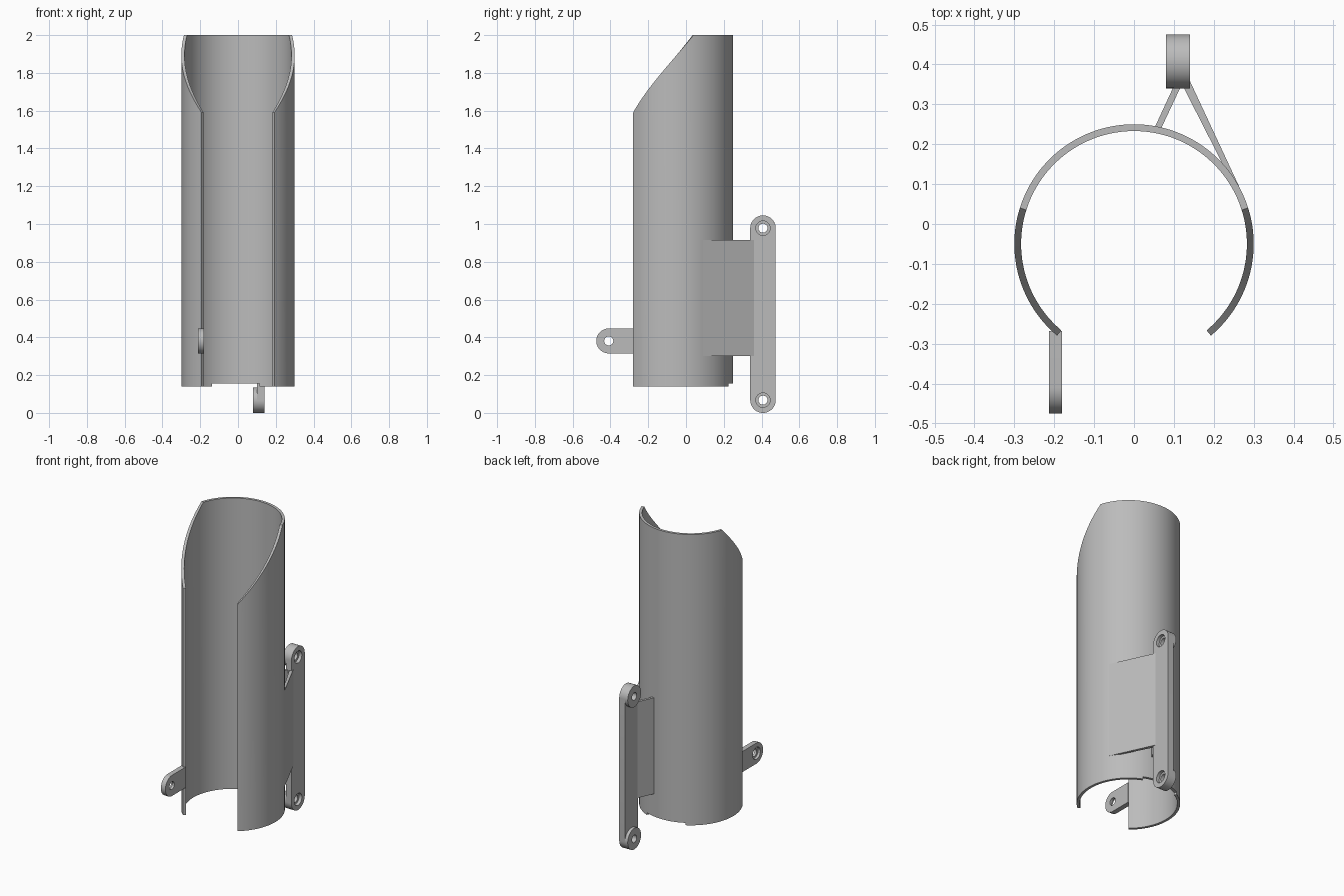
import bpy, bmesh, math
from math import sin, cos, pi, radians, degrees, acos

cube = bpy.data.objects.get("Cube")
if cube:
    bpy.data.objects.remove(cube)

grey = bpy.data.materials.new("plain grey")
grey.use_nodes = True
grey.diffuse_color = (0.5, 0.5, 0.5, 1)
grey.node_tree.nodes["Principled BSDF"].inputs["Base Color"].default_value = (0.5, 0.5, 0.5, 1)


def finish(name, bm):
    bmesh.ops.recalc_face_normals(bm, faces=bm.faces)
    mesh = bpy.data.meshes.new(name)
    bm.to_mesh(mesh)
    bm.free()
    obj = bpy.data.objects.new(name, mesh)
    bpy.context.collection.objects.link(obj)
    mesh.materials.append(grey)
    return obj


def smooth(obj):
    bpy.ops.object.select_all(action='DESELECT')
    obj.select_set(True)
    bpy.context.view_layer.objects.active = obj
    bpy.ops.object.shade_smooth_by_angle(angle=radians(30))


def prism(name, outline, low, high, axis):
    """Extrude a 2D outline: (y, z) along x, or (x, y) along z."""
    bm = bmesh.new()
    place = (lambda p, d: (d, *p)) if axis == 'x' else (lambda p, d: (*p, d))
    rings = [[bm.verts.new(place(p, d)) for p in outline] for d in (low, high)]
    for ring in rings:
        bm.faces.new(ring)
    n = len(outline)
    for i in range(n):
        j = (i + 1) % n
        bm.faces.new((rings[0][i], rings[0][j], rings[1][j], rings[1][i]))
    return finish(name, bm)


def arc(cy, cz, r, start, end, steps=24):
    return [(cy + r * cos(radians(start + (end - start) * i / steps)),
             cz + r * sin(radians(start + (end - start) * i / steps)))
            for i in range(steps + 1)]


def disc(cy, cz, r):
    return arc(cy, cz, r, 0, 360, 40)[:-1]


def drill(obj, cy, cz, r, low, high):
    cutter = prism("hole_cutter", disc(cy, cz, r), low, high, 'x')
    cutter.hide_render = True
    mod = obj.modifiers.new("hole", 'BOOLEAN')
    mod.operation, mod.solver, mod.object = 'DIFFERENCE', 'EXACT', cutter
    bpy.context.view_layer.objects.active = obj
    bpy.ops.object.modifier_apply(modifier=mod.name)
    bpy.data.objects.remove(cutter)


# Open tube with spiral-cut front edges and a notch under the back
CY, R_OUT, R_IN = -0.05, 0.3, 0.283
FRONT, CUT = -50, 17.5
notch = (degrees(acos(0.12 / R_OUT)), degrees(acos(-0.145 / R_OUT)))
angles = {FRONT + 2.5 * i for i in range(113)} | {CUT, 180 - CUT}
for a in notch:
    angles |= {a - 0.03, a + 0.03}
bm = bmesh.new()
columns = []
for a in sorted(angles):
    side = min(a, 180 - a)
    top = 1.59 + 0.41 * min(1, (side - FRONT) / (CUT - FRONT))
    bottom = 0.155 if notch[0] < a < notch[1] else 0.14
    c, s = cos(radians(a)), sin(radians(a))
    columns.append([bm.verts.new((r * c, CY + r * s, z)) for r, z in
                    ((R_OUT, bottom), (R_OUT, top), (R_IN, top), (R_IN, bottom))])
for p, q in zip(columns, columns[1:]):
    for i in range(4):
        j = (i + 1) % 4
        bm.faces.new((p[i], p[j], q[j], q[i]))
bm.faces.new(columns[0])
bm.faces.new(columns[-1])
smooth(finish("open_tube", bm))

# Upright mounting bar with counterbored holes
BY, BR, LOW, HIGH = 0.4075, 0.0675, 0.0675, 0.978
bar = prism("mounting_bar", arc(BY, HIGH, BR, 0, 180) + arc(BY, LOW, BR, 180, 360), 0.1, 0.14, 'x')
for z in (LOW, HIGH):
    drill(bar, BY, z, 0.024, 0.05, 0.2)
    drill(bar, BY, z, 0.038, 0.12, 0.2)
smooth(bar)

# Round bosses on the inner side of the bar ends
for name, z in (("lower_boss", LOW), ("upper_boss", HIGH)):
    boss = prism(name, disc(BY, z, BR), 0.08, 0.1, 'x')
    drill(boss, BY, z, 0.024, 0.05, 0.2)
    smooth(boss)

# Two webs joining the bar to the tube
prism("short_web", [(0.05, 0.238), (0.066, 0.235), (0.118, 0.346), (0.1, 0.346)], 0.3, 0.915, 'z')
prism("long_web", [(0.27, 0.08), (0.2555, 0.085), (0.123, 0.345), (0.139, 0.361)], 0.3, 0.915, 'z')

# Front lug with a recessed hole
LY, LZ, LR = -0.409, 0.381, 0.066
lug = prism("front_lug", arc(LY, LZ, LR, 90, 270) + [(-0.268, LZ - LR), (-0.268, LZ + LR)],
            -0.213, -0.181, 'x')
drill(lug, LY, LZ, 0.024, -0.3, -0.1)
drill(lug, LY, LZ, 0.038, -0.3, -0.197)
smooth(lug)
